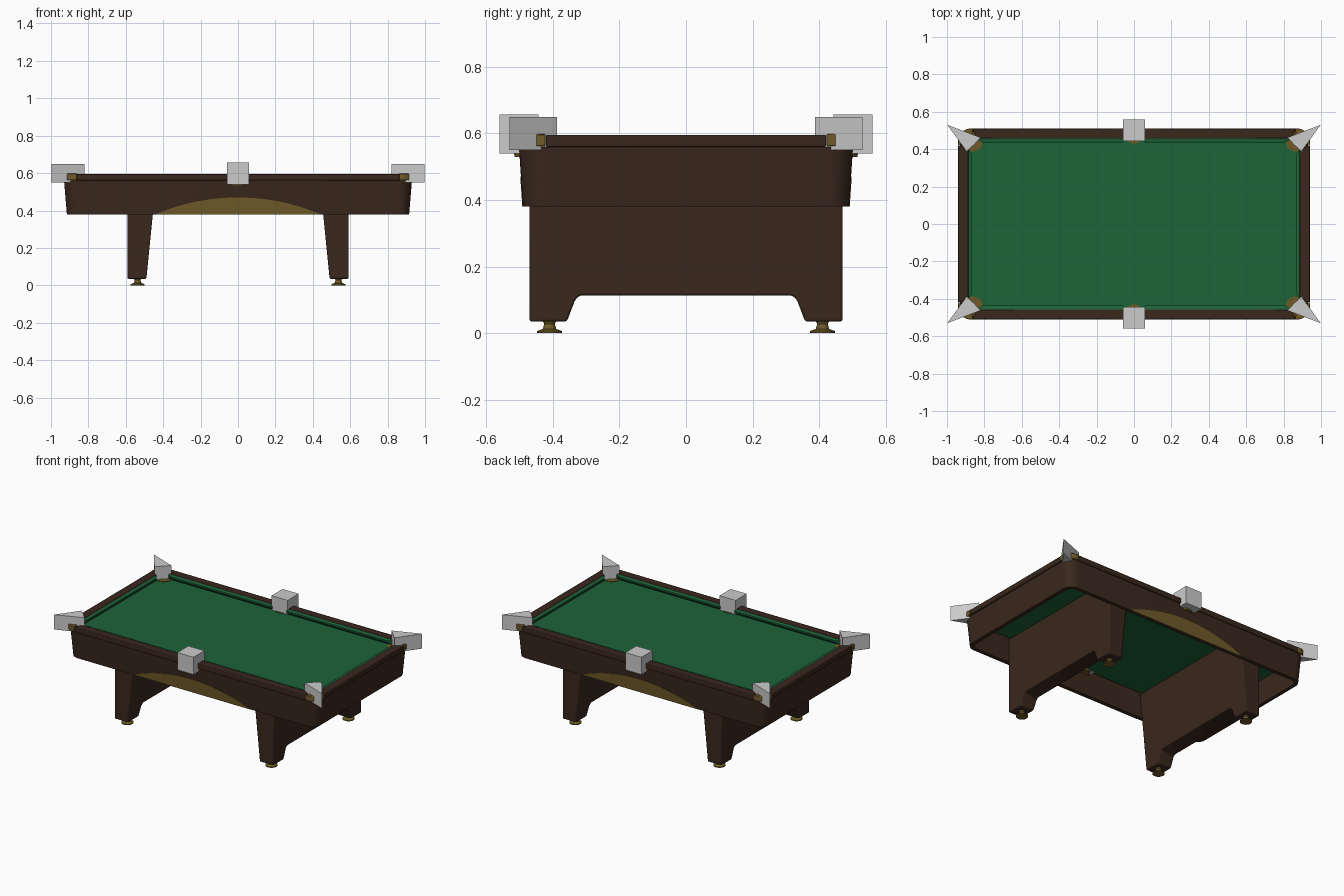
import bpy, bmesh
from math import sin, cos, pi, radians

if "Cube" in bpy.data.objects:
    bpy.data.objects.remove(bpy.data.objects["Cube"])


def material(name, rgb):
    m = bpy.data.materials.new(name)
    m.diffuse_color = (*rgb, 1)
    m.use_nodes = True
    m.node_tree.nodes["Principled BSDF"].inputs["Base Color"].default_value = m.diffuse_color
    return m


WOOD = material("dark_wood", (0.042, 0.021, 0.012))
CLOTH = material("green_cloth", (0.012, 0.125, 0.04))
BRASS = material("brass", (0.16, 0.105, 0.022))


def loft(name, rings, mat=None, closed=False, bevel=0):
    """Skin equal-length rings of points; cap the ends, or join last to first."""
    bm = bmesh.new()
    vs = [[bm.verts.new(p) for p in r] for r in rings]
    n = len(vs[0])
    pairs = list(zip(vs, vs[1:])) + ([(vs[-1], vs[0])] if closed else [])
    for a, b in pairs:
        for i in range(n):
            j = (i + 1) % n
            bm.faces.new((a[i], a[j], b[j], b[i]))
    if not closed:
        bm.faces.new(vs[0])
        bm.faces.new(vs[-1])
    bmesh.ops.recalc_face_normals(bm, faces=bm.faces)
    me = bpy.data.meshes.new(name)
    bm.to_mesh(me)
    bm.free()
    ob = bpy.data.objects.new(name, me)
    bpy.context.collection.objects.link(ob)
    if mat:
        me.materials.append(mat)
    if bevel:
        b = ob.modifiers.new("bevel", 'BEVEL')
        b.width, b.segments = bevel, 2
    bpy.ops.object.select_all(action='DESELECT')
    ob.select_set(True)
    bpy.context.view_layer.objects.active = ob
    bpy.ops.object.shade_smooth_by_angle(angle=radians(35))
    return ob


def prism(name, pts, z0, z1, mat=None, sx=1, sy=1, bevel=0):
    return loft(name, [[(sx * x, sy * y, z) for x, y in pts] for z in (z0, z1)], mat, bevel=bevel)


def arc(cx, cy, r, a0, a1, n=10):
    return [(cx + r * cos(radians(a0 + (a1 - a0) * i / n)),
             cy + r * sin(radians(a0 + (a1 - a0) * i / n))) for i in range(n + 1)]


def rounded_ring(hx, hy, r, z):
    pts = []
    for k, (sx, sy) in enumerate(((1, 1), (-1, 1), (-1, -1), (1, -1))):
        pts += arc(sx * (hx - r), sy * (hy - r), r, 90 * k, 90 * k + 90, 8)
    return [(x, y, z) for x, y in pts]


def lathe(name, profile, x, y, mat, n=24):
    return loft(name, [[(x + r * cos(2 * pi * i / n), y + r * sin(2 * pi * i / n), z)
                        for i in range(n)] for r, z in profile], mat)


# Flared cabinet apron, open above and below
loft("apron", [rounded_ring(0.915, 0.49, 0.065, 0.38), rounded_ring(0.93, 0.502, 0.07, 0.56),
               rounded_ring(0.905, 0.477, 0.045, 0.56), rounded_ring(0.89, 0.465, 0.04, 0.38)],
     WOOD, closed=True)

# Playing bed
prism("bed", [(-0.89, -0.458), (0.89, -0.458), (0.89, 0.458), (-0.89, 0.458)], 0.545, 0.56, CLOTH)

# Brass corner casting, from rail end to rail end around the pocket
casting = ([(0.862, 0.51)] + arc(0.875, 0.445, 0.065, 90, 0) + [(0.94, 0.422)]
           + arc(0.865, 0.43, 0.045, 0, 90))
cushion = [(0.0, 0.593), (0.021, 0.588), (0.021, 0.578), (0.006, 0.56)]

for s in (1, -1):
    # Long rails and cushions, split at the side pocket
    for t in (1, -1):
        prism("side_rail", [(0.045, 0.51), (0.865, 0.51), (0.84, 0.456), (0.045, 0.456)],
              0.56, 0.596, WOOD, t, s, 0.004)
        loft("side_cushion", [[(t * (0.045 + 0.6 * d), s * (0.456 - d), z) for d, z in cushion],
                              [(t * (0.84 - 1.4 * d), s * (0.456 - d), z) for d, z in cushion]], CLOTH)

        # Corner pocket: liner, casting and grey wedge block
        lathe("corner_pocket", [(0.045, 0.53), (0.052, 0.563)], t * 0.862, s * 0.44, BRASS)
        prism("corner_casting", casting, 0.562, 0.598, BRASS, t, s, 0.003)
        prism("corner_block", [(0.998, 0.53), (0.895, 0.388), (0.858, 0.422), (0.82, 0.462)],
              0.55, 0.65, None, t, s)

        # Levelling feet
        lathe("foot", [(0.037, 0), (0.037, 0.006), (0.02, 0.013), (0.016, 0.028), (0.022, 0.04)],
              t * 0.537, s * 0.41, BRASS)

    # End rails and cushions
    prism("end_rail", [(0.94, -0.422), (0.94, 0.422), (0.886, 0.4), (0.886, -0.4)],
          0.56, 0.596, WOOD, s, 1, 0.004)
    loft("end_cushion", [[(s * (0.886 - d), k * (0.4 - 1.4 * d), z) for d, z in cushion]
                         for k in (1, -1)], CLOTH)

    # Side pocket and its grey block
    lathe("side_pocket", [(0.04, 0.53), (0.045, 0.563)], 0, s * 0.475, BRASS)
    prism("side_block", [(-0.06, 0.443), (0.06, 0.443), (0.06, 0.56), (-0.06, 0.56)],
          0.54, 0.657, None, 1, s)

    # Brass arch panel following the sloped apron face
    radius = (0.44 ** 2 + 0.09 ** 2) / (2 * 0.09)
    cz = 0.47 - radius
    outline = [(x, cz + (radius ** 2 - x * x) ** 0.5)
               for x in (-0.44 + 0.88 * i / 32 for i in range(33))]
    loft("arch_panel", [[(x, s * (0.49 + (z - 0.38) * 0.0667 + off), z) for x, z in outline]
                        for off in (-0.003, 0.002)], BRASS)

    # Leg panel: tapered inner face, arched cut-out underneath
    half = [(0.47, 0.545), (0.47, 0.035), (0.358, 0.035), (0.335, 0.095), (0.328, 0.107), (0.315, 0.113)]
    prof = half + [(-y, z) for y, z in reversed(half)]
    loft("leg_panel", [[(s * (0.49 - (z - 0.035) * 0.1), y, z) for y, z in prof],
                       [(s * 0.592, y, z) for y, z in prof]], WOOD, bevel=0.006)
